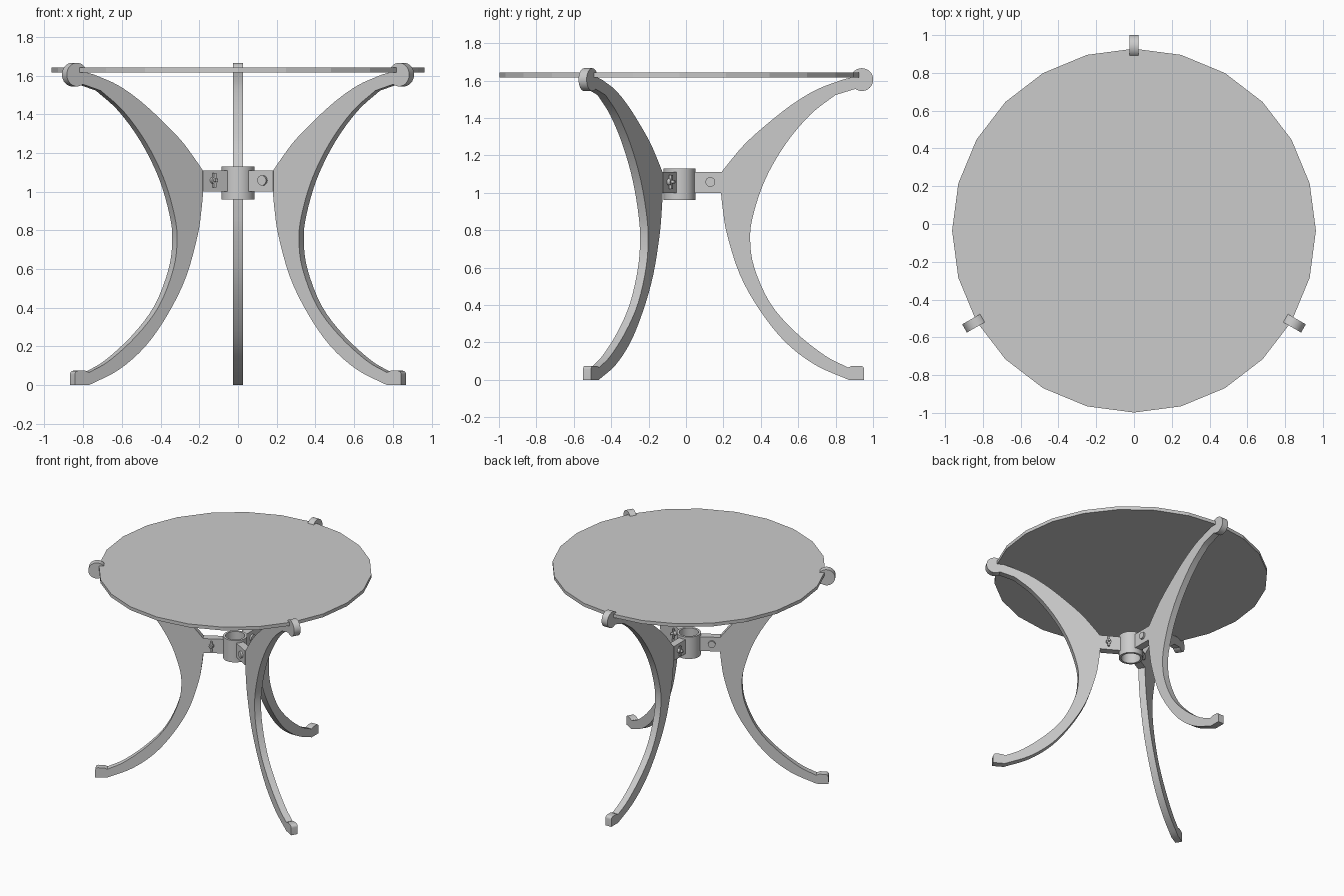
import bpy, bmesh, math
from mathutils import Vector, Matrix
from mathutils.geometry import interpolate_bezier

cube = bpy.data.objects.get("Cube")
if cube:
    bpy.data.objects.remove(cube, do_unlink=True)

CENTRE_Y = -0.035
LEG_ANGLES = {"back": 90, "front_right": 210, "front_left": 330}

grey = bpy.data.materials.new("plain grey")
grey.use_nodes = True
grey.diffuse_color = (0.6, 0.6, 0.6, 1)
grey.node_tree.nodes["Principled BSDF"].inputs["Base Color"].default_value = grey.diffuse_color


def finish(name, bm, matrix=Matrix(), angle=35):
    bmesh.ops.recalc_face_normals(bm, faces=bm.faces)
    mesh = bpy.data.meshes.new(name)
    bm.to_mesh(mesh)
    bm.free()
    mesh.materials.append(grey)
    obj = bpy.data.objects.new(name, mesh)
    bpy.context.collection.objects.link(obj)
    obj.matrix_world = Matrix.Translation((0, CENTRE_Y, 0)) @ matrix
    bpy.ops.object.select_all(action="DESELECT")
    obj.select_set(True)
    bpy.context.view_layer.objects.active = obj
    bpy.ops.object.shade_smooth_by_angle(angle=math.radians(angle))
    return obj


def smooth_path(points, steps=4):
    """Smooth curve through radius/height points."""
    p = [Vector((r, 0, z)) for r, z in points]
    p = [2 * p[0] - p[1]] + p + [2 * p[-1] - p[-2]]
    out = []
    for a, b, c, d in zip(p, p[1:], p[2:], p[3:]):
        out += interpolate_bezier(b, b + (c - a) / 6, c - (d - b) / 6, c, steps + 1)[:-1]
    return out + [p[-2]]


def arc(r, z, radius, start, end, steps):
    angles = [math.radians(start + (end - start) * i / steps) for i in range(steps + 1)]
    return [Vector((r + radius * math.cos(a), 0, z + radius * math.sin(a))) for a in angles]


def add_box(bm, size, loc):
    bmesh.ops.create_cube(bm, size=1, matrix=Matrix.Translation(loc) @ Matrix.Diagonal((*size, 1)))


def add_rod(bm, radius, depth, loc, sides=20):
    m = Matrix.Translation(loc) @ Matrix.Rotation(math.pi / 2, 4, "X")
    bmesh.ops.create_cone(bm, cap_ends=True, segments=sides, radius1=radius,
                          radius2=radius, depth=depth, matrix=m)


# Round tabletop
bm = bmesh.new()
bmesh.ops.create_cone(bm, cap_ends=True, segments=24, radius1=0.963, radius2=0.963,
                      depth=0.026, matrix=Matrix.Translation((0, 0, 1.629)))
finish("tabletop", bm, angle=10)

# Open tube at the middle
bm = bmesh.new()
profile = [(0.085, 0.96), (0.085, 1.13), (0.068, 1.13), (0.068, 0.96)]
verts = [bm.verts.new((r, 0, z)) for r, z in profile]
edges = [bm.edges.new((verts[i], verts[(i + 1) % 4])) for i in range(4)]
bmesh.ops.spin(bm, geom=verts + edges, cent=(0, 0, 0), axis=(0, 0, 1),
               angle=math.tau, steps=32, use_duplicate=False)
bmesh.ops.remove_doubles(bm, verts=bm.verts, dist=0.0005)
finish("hub_tube", bm)

# Leg outline: inner curve, foot, outer curve, round clip
inner_upper = [(0.87, 1.604), (0.73, 1.55), (0.592, 1.465), (0.45, 1.352),
               (0.351, 1.262), (0.28, 1.18), (0.222, 1.107)]
inner_lower = [(0.222, 1.0), (0.232, 0.91), (0.255, 0.775), (0.324, 0.56),
               (0.431, 0.37), (0.565, 0.203), (0.725, 0.08), (0.905, 0)]
outer = [(0.902, 0.066), (0.78, 0.128), (0.618, 0.257), (0.485, 0.41), (0.4, 0.6),
         (0.378, 0.75), (0.394, 0.88), (0.458, 1.07), (0.565, 1.257),
         (0.699, 1.417), (0.833, 1.522)]
outline = smooth_path(inner_upper) + smooth_path(inner_lower)
outline += [Vector((0.988, 0, 0))] + arc(0.968, 0.055, 0.02, 0, 90, 4)
outline += [Vector((0.925, 0, 0.075))] + smooth_path(outer)
outline += arc(0.975, 1.605, 0.061, -125, 170, 26)

for side, degrees in LEG_ANGLES.items():
    turn = Matrix.Rotation(math.radians(degrees), 4, "Z")

    bm = bmesh.new()
    face = bm.faces.new([bm.verts.new(p + Vector((0, -0.025, 0))) for p in outline])
    solid = bmesh.ops.extrude_face_region(bm, geom=[face])
    bmesh.ops.translate(bm, vec=(0, 0.05, 0),
                        verts=[g for g in solid["geom"] if isinstance(g, bmesh.types.BMVert)])
    bmesh.ops.triangulate(bm, faces=[f for f in bm.faces if len(f.verts) > 4])
    finish(side + "_leg", bm, turn)

    # Bracket from tube to leg
    bm = bmesh.new()
    add_box(bm, (0.147, 0.056, 0.11), (0.1515, 0, 1.055))
    finish(side + "_bracket", bm, turn)

    # Bolt with round head on one side and wing nut on the other
    bm = bmesh.new()
    add_rod(bm, 0.026, 0.016, (0.165, -0.034, 1.058))
    add_rod(bm, 0.018, 0.022, (0.165, 0.037, 1.058))
    add_rod(bm, 0.009, 0.04, (0.165, 0.046, 1.058), 12)
    add_box(bm, (0.014, 0.014, 0.075), (0.165, 0.043, 1.058))
    finish(side + "_bolt", bm, turn)
